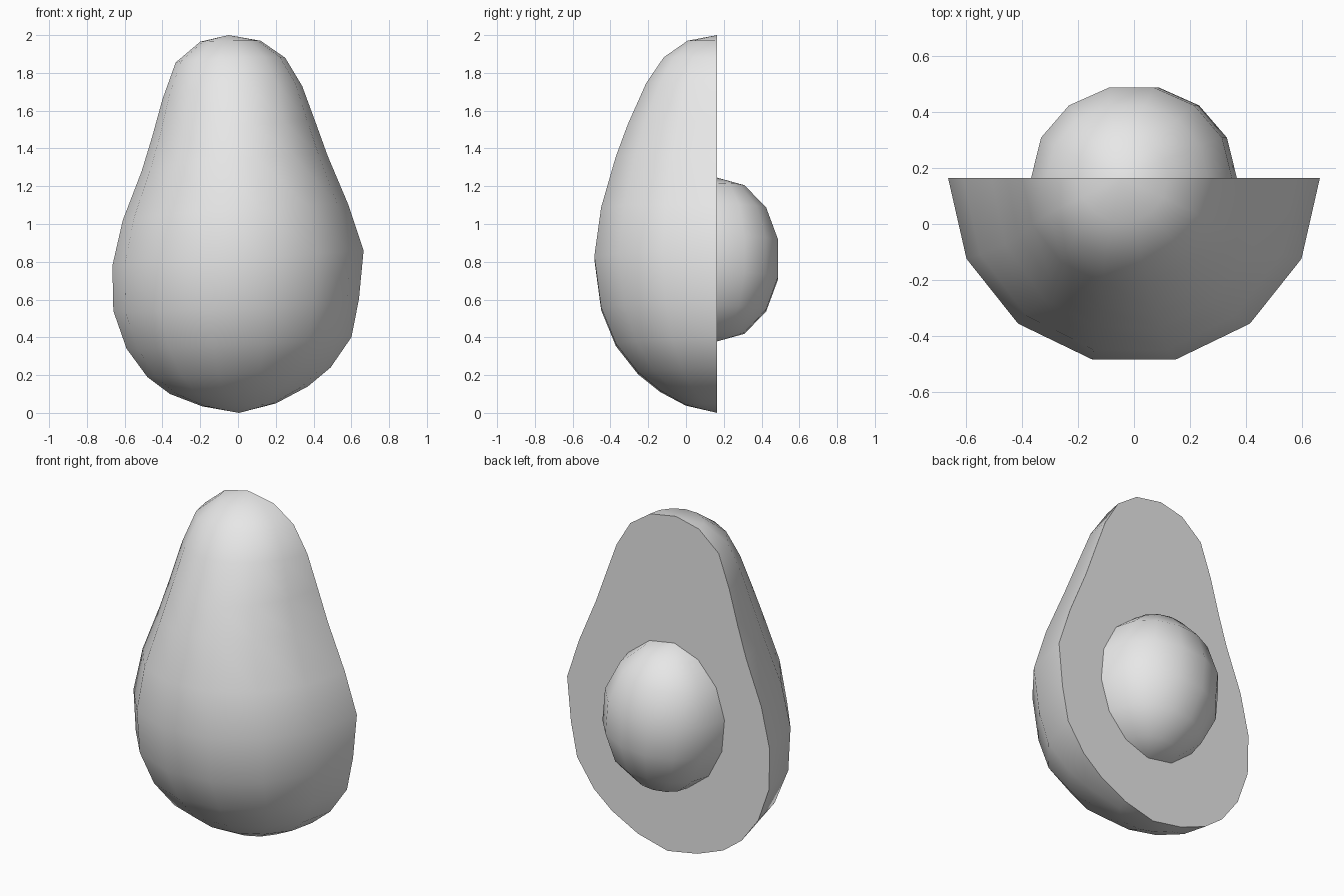
import bpy
import bmesh
from math import sin, cos, pi, radians

if "Cube" in bpy.data.objects:
    bpy.data.objects.remove(bpy.data.objects["Cube"], do_unlink=True)

CUT_Y = 0.165   # plane of the sliced face
STEPS = 7       # facets around each half ring

grey = bpy.data.materials.new("plain grey")
grey.use_nodes = True
grey.diffuse_color = (0.8, 0.8, 0.8, 1)
grey.node_tree.nodes["Principled BSDF"].inputs["Base Color"].default_value = (0.8, 0.8, 0.8, 1)


def half_loft(name, bottom, top, rings, side, capped):
    """Loft half rings between two poles on the cut plane.
    Each ring: right x, right z, left x, left z, depth, middle z."""
    bm = bmesh.new()
    rows = []
    for xr, zr, xl, zl, depth, zm in rings:
        row = []
        for i in range(STEPS + 1):
            a = pi * i / STEPS
            x = (xr + xl) / 2 + (xr - xl) / 2 * cos(a)
            z_mid = (zr + zl) / 2
            z = z_mid + (zr - zl) / 2 * cos(a) + (zm - z_mid) * sin(a)
            row.append(bm.verts.new((x, CUT_Y + side * depth * sin(a), z)))
        rows.append(row)
    low = bm.verts.new((bottom[0], CUT_Y, bottom[1]))
    high = bm.verts.new((top[0], CUT_Y, top[1]))
    for i in range(STEPS):
        bm.faces.new((low, rows[0][i], rows[0][i + 1]))
        bm.faces.new((high, rows[-1][i + 1], rows[-1][i]))
        for r, s in zip(rows, rows[1:]):
            bm.faces.new((r[i], s[i], s[i + 1], r[i + 1]))
    if capped:
        outline = [low] + [r[0] for r in rows] + [high] + [r[-1] for r in reversed(rows)]
        bm.faces.new(outline)
    bmesh.ops.recalc_face_normals(bm, faces=bm.faces)
    if not capped:
        # an open shell must face away from the cut plane
        bm.normal_update()
        middle = max(bm.faces, key=lambda f: side * f.calc_center_median().y)
        if middle.normal.y * side < 0:
            bmesh.ops.reverse_faces(bm, faces=bm.faces)
    mesh = bpy.data.meshes.new(name)
    bm.to_mesh(mesh)
    bm.free()
    mesh.materials.append(grey)
    obj = bpy.data.objects.new(name, mesh)
    bpy.context.collection.objects.link(obj)
    bpy.ops.object.select_all(action="DESELECT")
    obj.select_set(True)
    bpy.context.view_layer.objects.active = obj
    bpy.ops.object.shade_smooth_by_angle(angle=radians(50))
    return obj


# Pear-shaped half fruit with a flat sliced back
fruit_rings = [
    (0.20, 0.05, -0.19, 0.035, 0.17, 0.04),
    (0.37, 0.14, -0.36, 0.10, 0.31, 0.115),
    (0.49, 0.24, -0.48, 0.19, 0.43, 0.21),
    (0.60, 0.40, -0.59, 0.34, 0.55, 0.36),
    (0.64, 0.60, -0.66, 0.54, 0.63, 0.55),
    (0.665, 0.86, -0.665, 0.78, 0.667, 0.82),
    (0.585, 1.10, -0.61, 1.02, 0.63, 1.08),
    (0.475, 1.36, -0.51, 1.28, 0.55, 1.35),
    (0.41, 1.54, -0.455, 1.46, 0.485, 1.52),
    (0.34, 1.73, -0.40, 1.66, 0.385, 1.74),
    (0.25, 1.88, -0.33, 1.855, 0.29, 1.88),
    (0.12, 1.97, -0.20, 1.965, 0.16, 1.97),
]
half_loft("fruit_half", (0.005, 0.0), (-0.05, 2.0), fruit_rings, -1, True)

# Oval stone standing out of the sliced face, leaning slightly
LEAN = 0.09
CENTRE_Z, WIDTH, DEPTH, HEIGHT = 0.812, 0.37, 0.34, 0.435


def lean(x, z):
    return x * cos(LEAN) - z * sin(LEAN), CENTRE_Z + z * cos(LEAN) + x * sin(LEAN)


stone_rings = []
for k in range(1, STEPS):
    a = pi * k / STEPS - pi / 2
    r, h = cos(a), HEIGHT * sin(a)
    stone_rings.append((*lean(WIDTH * r, h), *lean(-WIDTH * r, h), DEPTH * r, lean(0, h)[1]))
half_loft("stone", lean(0, -HEIGHT), lean(0, HEIGHT), stone_rings, 1, False)
